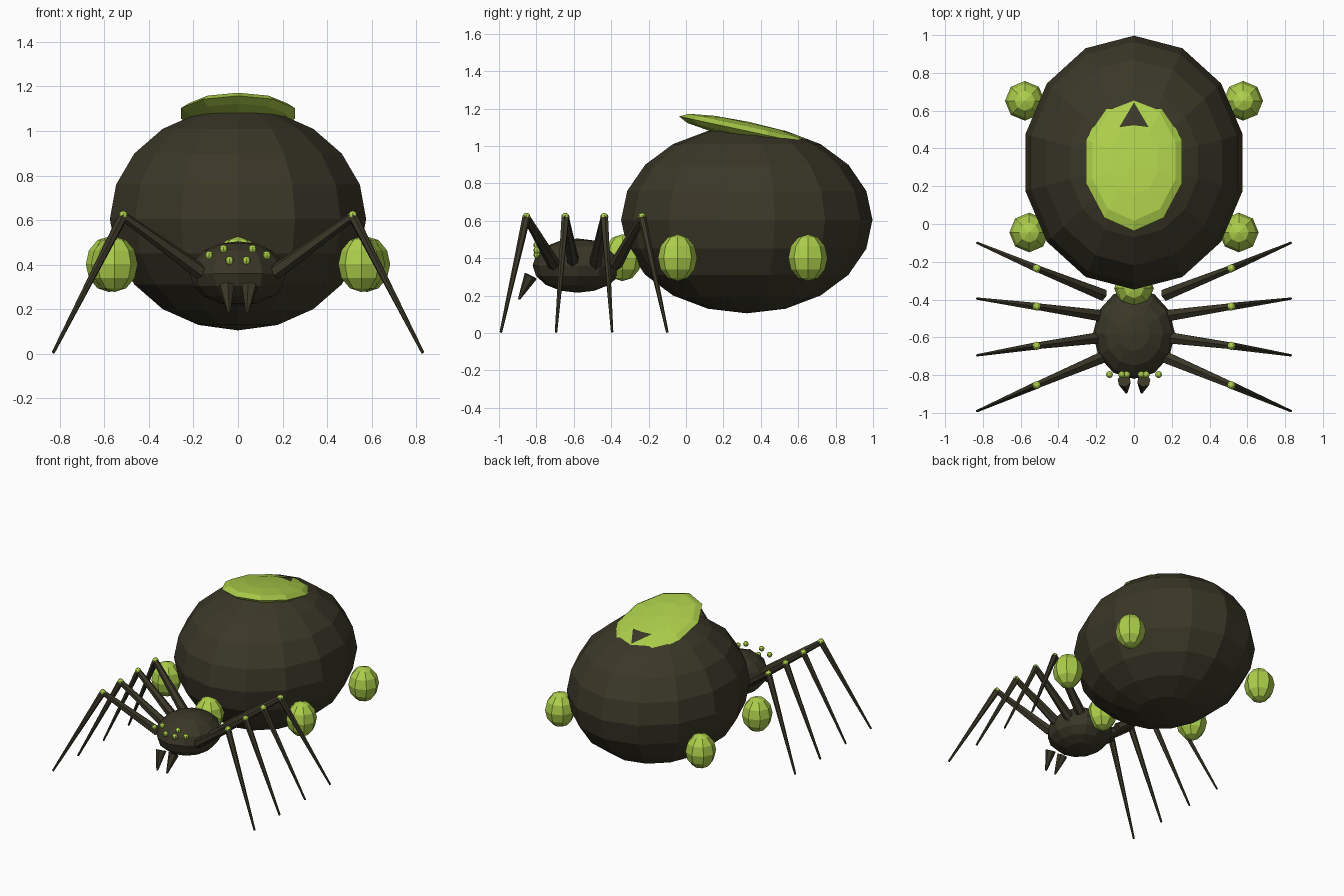
import bpy, bmesh, math
from mathutils import Vector, Matrix

if "Cube" in bpy.data.objects:
    bpy.data.objects.remove(bpy.data.objects["Cube"])


def material(name, color):
    m = bpy.data.materials.new(name)
    m.diffuse_color = (*color, 1)
    m.use_nodes = True
    m.node_tree.nodes["Principled BSDF"].inputs["Base Color"].default_value = m.diffuse_color
    return m


DARK = material("dark_olive_brown", (0.043, 0.039, 0.021))
GREEN = material("bright_lime", (0.42, 0.63, 0.07))


def finish(bm, name, mat):
    bmesh.ops.recalc_face_normals(bm, faces=bm.faces)
    me = bpy.data.meshes.new(name)
    bm.to_mesh(me)
    bm.free()
    me.materials.append(mat)
    ob = bpy.data.objects.new(name, me)
    bpy.context.collection.objects.link(ob)
    return ob


def ellipsoid(name, center, radii, segs, rings, mat, tilt=0.0):
    # faceted ball with a column of corners on the y axis
    bm = bmesh.new()
    bmesh.ops.create_uvsphere(bm, u_segments=segs, v_segments=rings, radius=1,
                              matrix=Matrix.Identity(4))
    start = max(bm.verts, key=lambda v: (round(math.hypot(v.co.x, v.co.y), 3), v.co.y))
    turn = math.pi / 2 - math.atan2(start.co.y, start.co.x)
    bm.transform(Matrix.Translation(center) @ Matrix.Rotation(tilt, 4, 'X')
                 @ Matrix.Diagonal((*radii, 1)) @ Matrix.Rotation(turn, 4, 'Z'))
    return finish(bm, name, mat)


def taper(name, a, b, r1, r2, mat, sides=6):
    # tapered rod from a to b
    a, b = Vector(a), Vector(b)
    d = b - a
    bm = bmesh.new()
    bmesh.ops.create_cone(bm, cap_ends=True, segments=sides, radius1=r1, radius2=r2,
                          depth=d.length)
    bm.transform(Matrix.Translation((a + b) / 2)
                 @ d.to_track_quat('Z', 'Y').to_matrix().to_4x4())
    return finish(bm, name, mat)


# body
ellipsoid("abdomen", (0, 0.325, 0.605), (0.59, 0.672, 0.5), 14, 10, DARK)
ellipsoid("head", (0, -0.58, 0.36), (0.217, 0.24, 0.145), 12, 8, DARK)
ellipsoid("back_plate", (0, 0.33, 1.079), (0.268, 0.375, 0.05), 10, 6, GREEN,
          -math.atan(0.215))

# glowing sacs
SAC = (0.105, 0.105, 0.125)
ellipsoid("waist_sac", (0, -0.34, 0.402), SAC, 8, 6, GREEN)

# legs: hip y, knee y, foot y
LEGS = [(-0.705, -0.853, -0.99), (-0.60, -0.645, -0.695),
        (-0.487, -0.437, -0.395), (-0.375, -0.235, -0.10)]
# eyes: x, z
EYES = [(0.13, 0.442), (0.065, 0.47), (0.038, 0.418)]

for side, s in (("left", -1), ("right", 1)):
    ellipsoid(f"front_sac_{side}", (0.555 * s, -0.045, 0.402), SAC, 8, 6, GREEN)
    ellipsoid(f"rear_sac_{side}", (0.578 * s, 0.652, 0.402), SAC, 8, 6, GREEN)
    for i, (hip, knee, foot) in enumerate(LEGS, 1):
        k = (0.515 * s, knee, 0.618)
        taper(f"upper_leg_{side}_{i}", (0.165 * s, hip, 0.365), k, 0.035, 0.02, DARK)
        taper(f"lower_leg_{side}_{i}", k, (0.83 * s, foot, 0.004), 0.022, 0.007, DARK)
        ellipsoid(f"knee_{side}_{i}", (0.515 * s, knee, 0.62), (0.022,) * 3, 8, 6, GREEN)
    for i, (x, z) in enumerate(EYES, 1):
        ellipsoid(f"eye_{side}_{i}", (x * s, -0.797, z), (0.019,) * 3, 8, 6, GREEN)
    taper(f"fang_{side}", (0.052 * s, -0.83, 0.305), (0.04 * s, -0.893, 0.18),
          0.037, 0.006, DARK)
